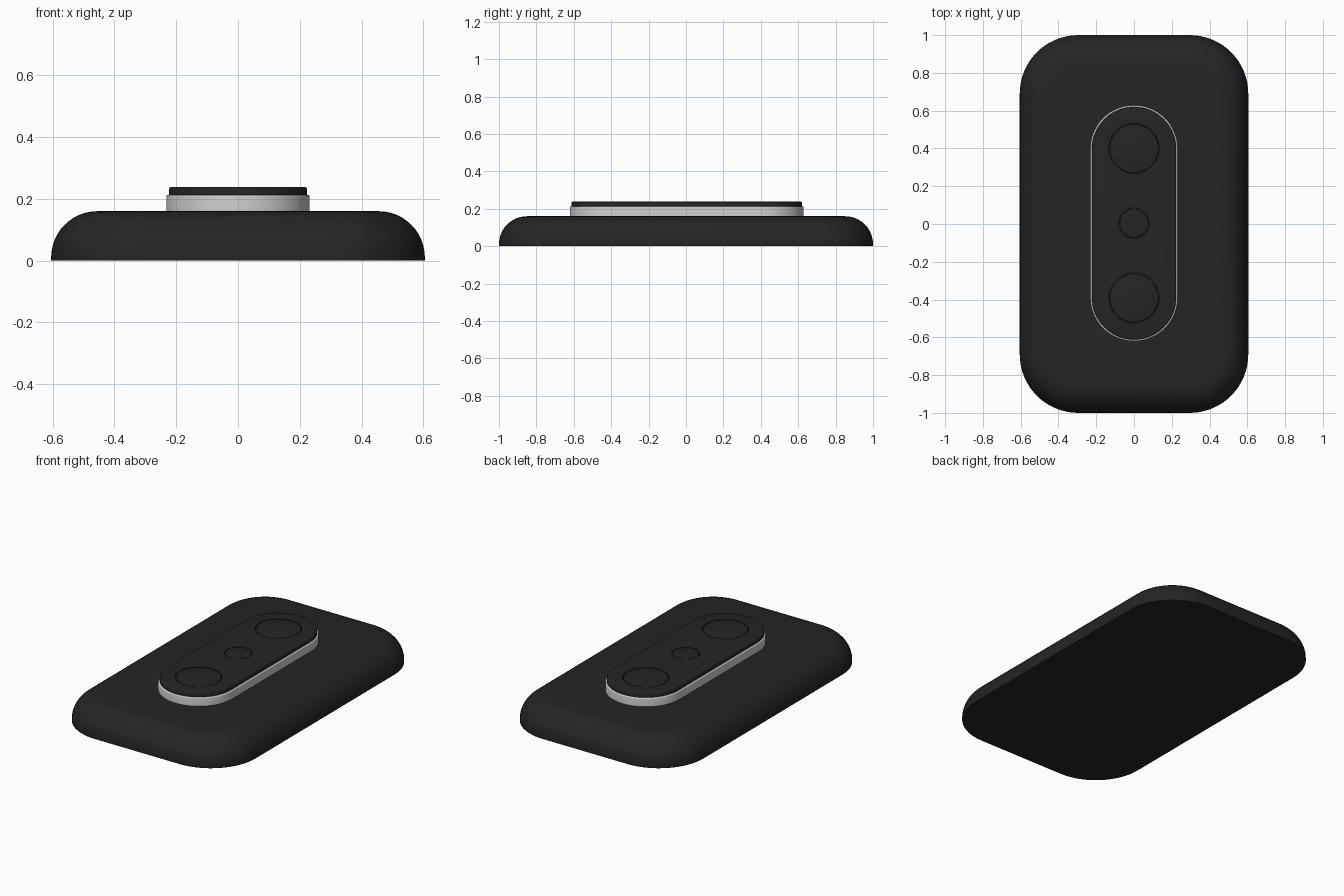
import bpy, bmesh
from math import sin, cos, pi, radians

if "Cube" in bpy.data.objects:
    bpy.data.objects.remove(bpy.data.objects["Cube"])


def outline(hx, hy, r, n):
    # Rounded rectangle, counter-clockwise, without doubled points
    pts = []
    for k, (sx, sy) in enumerate([(1, 1), (-1, 1), (-1, -1), (1, -1)]):
        for i in range(n + 1):
            a = (k + i / n) * pi / 2
            pts.append((sx * (hx - r) + r * cos(a), sy * (hy - r) + r * sin(a)))
    return pts


def loft(name, hx, hy, r, profile, mat=None, centre=(0, 0), n=16):
    # Stack outlines: profile is a list of (inset, z) from bottom to top
    bm = bmesh.new()
    rings = [[bm.verts.new((x + centre[0], y + centre[1], z))
              for x, y in outline(hx - d, hy - d, r - d, n)] for d, z in profile]
    for lo, hi in zip(rings, rings[1:]):
        for i in range(len(lo)):
            j = (i + 1) % len(lo)
            bm.faces.new((lo[i], lo[j], hi[j], hi[i]))
    bm.faces.new(rings[0][::-1])
    bm.faces.new(rings[-1])
    bmesh.ops.remove_doubles(bm, verts=bm.verts, dist=1e-5)
    bmesh.ops.recalc_face_normals(bm, faces=bm.faces)
    mesh = bpy.data.meshes.new(name)
    bm.to_mesh(mesh)
    bm.free()
    ob = bpy.data.objects.new(name, mesh)
    bpy.context.collection.objects.link(ob)
    if mat:
        mesh.materials.append(mat)
    return ob


def rounded(z0, z1, b, steps=3):
    # Straight wall with a rounded top edge
    arc = [i / steps * pi / 2 for i in range(steps + 1)]
    return [(0, z0)] + [(b * (1 - cos(a)), z1 - b + b * sin(a)) for a in arc]


black = bpy.data.materials.new("black_plastic")
black.diffuse_color = (0.018, 0.018, 0.018, 1)
black.use_nodes = True
black.node_tree.nodes["Principled BSDF"].inputs["Base Color"].default_value = black.diffuse_color

# Body with a large rounded shoulder
shoulder = [(0, 0)] + [(0.15 * (1 - cos(i / 12 * pi / 2)), 0.01 + 0.15 * sin(i / 12 * pi / 2))
                       for i in range(13)]
body = loft("body", 0.605, 1.0, 0.31, shoulder, black)

# Metal rim and the raised control plate inside it
cy = 0.004
rim = loft("rim", 0.232, 0.625, 0.232, rounded(0.15, 0.213, 0.006), None, (0, cy))
plate = loft("control_plate", 0.223, 0.616, 0.223, rounded(0.205, 0.238, 0.006), black, (0, cy))

# Buttons set flush in holes, leaving a thin groove around each
parts = [body, rim, plate]
for name, y, r in [("upper_button", 0.4, 0.133), ("middle_button", cy, 0.08),
                   ("lower_button", -0.392, 0.133)]:
    cutter = loft("hole_cutter", r, r, r, [(0, 0.222), (0, 0.3)], None, (0, y))
    cutter.hide_render = True
    mod = plate.modifiers.new("hole", 'BOOLEAN')
    mod.object = cutter
    mod.operation = 'DIFFERENCE'
    mod.solver = 'EXACT'
    bpy.context.view_layer.objects.active = plate
    bpy.ops.object.modifier_apply(modifier=mod.name)
    bpy.data.objects.remove(cutter)
    q = r - 0.004
    parts.append(loft(name, q, q, q, rounded(0.215, 0.238, 0.002), black, (0, y)))

# Smooth shading with crisp edges
bpy.ops.object.select_all(action='DESELECT')
for ob in parts:
    ob.select_set(True)
bpy.context.view_layer.objects.active = body
bpy.ops.object.shade_smooth_by_angle(angle=radians(35))
